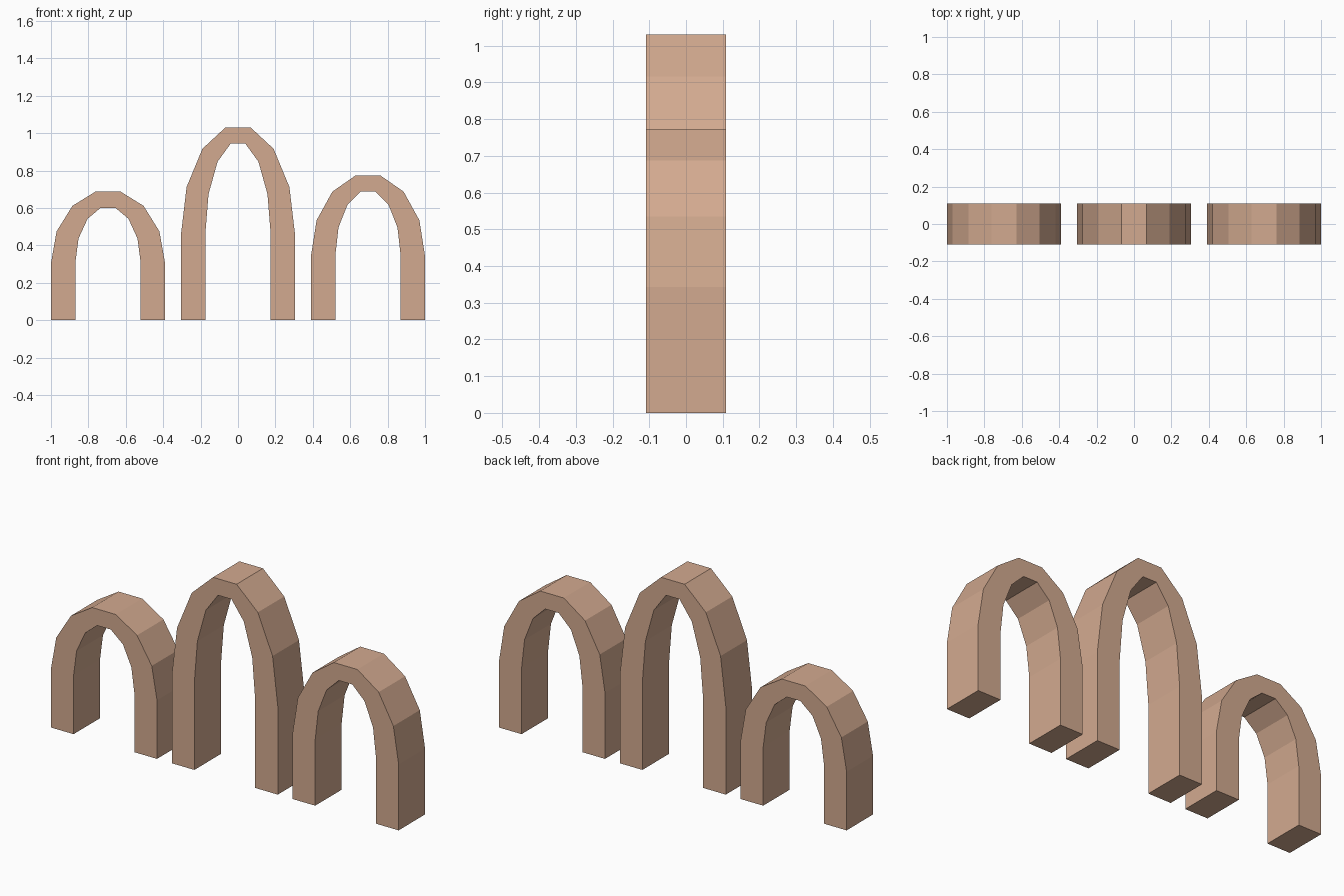
import bpy
import bmesh
from math import sin, cos, pi

cube = bpy.data.objects.get("Cube")
if cube:
    bpy.data.objects.remove(cube, do_unlink=True)

# Single warm clay colour
clay = bpy.data.materials.new("warm_clay")
clay.use_nodes = True
colour = (0.65, 0.402, 0.278, 1.0)
clay.diffuse_color = colour
clay.node_tree.nodes["Principled BSDF"].inputs["Base Color"].default_value = colour

OUTER, INNER = 0.305, 0.175   # half widths
CROWN = 0.088                 # thickness at the top of the curve
DEPTH = 0.217
SPRING = 0.4375               # share of the height taken by the straight legs
SEGMENTS = 7


def arch_profile(radius, spring, rise):
    """Straight leg, faceted half ellipse, straight leg."""
    curve = [(radius * cos(pi * i / SEGMENTS), spring + rise * sin(pi * i / SEGMENTS))
             for i in range(SEGMENTS + 1)]
    return [(radius, 0)] + curve + [(-radius, 0)]


def make_arch(name, x, height):
    spring = height * SPRING
    rise = height - spring
    outer = arch_profile(OUTER, spring, rise)
    inner = arch_profile(INNER, spring, rise - CROWN)
    bm = bmesh.new()
    # One four-cornered section for each point along the arch
    sections = []
    for o, i in zip(outer, inner):
        corners = [(o, -1), (o, 1), (i, 1), (i, -1)]
        sections.append([bm.verts.new((p[0], side * DEPTH / 2, p[1])) for p, side in corners])
    for a, b in zip(sections, sections[1:]):
        for k in range(4):
            n = (k + 1) % 4
            bm.faces.new((a[k], a[n], b[n], b[k]))
    # Feet
    bm.faces.new(sections[0])
    bm.faces.new(sections[-1])
    bmesh.ops.recalc_face_normals(bm, faces=bm.faces)
    mesh = bpy.data.meshes.new(name)
    bm.to_mesh(mesh)
    bm.free()
    mesh.materials.append(clay)
    arch = bpy.data.objects.new(name, mesh)
    arch.location.x = x
    bpy.context.collection.objects.link(arch)


make_arch("right_arch", -0.695, 0.697)
make_arch("middle_arch", 0, 1.045)
make_arch("left_arch", 0.695, 0.784)
